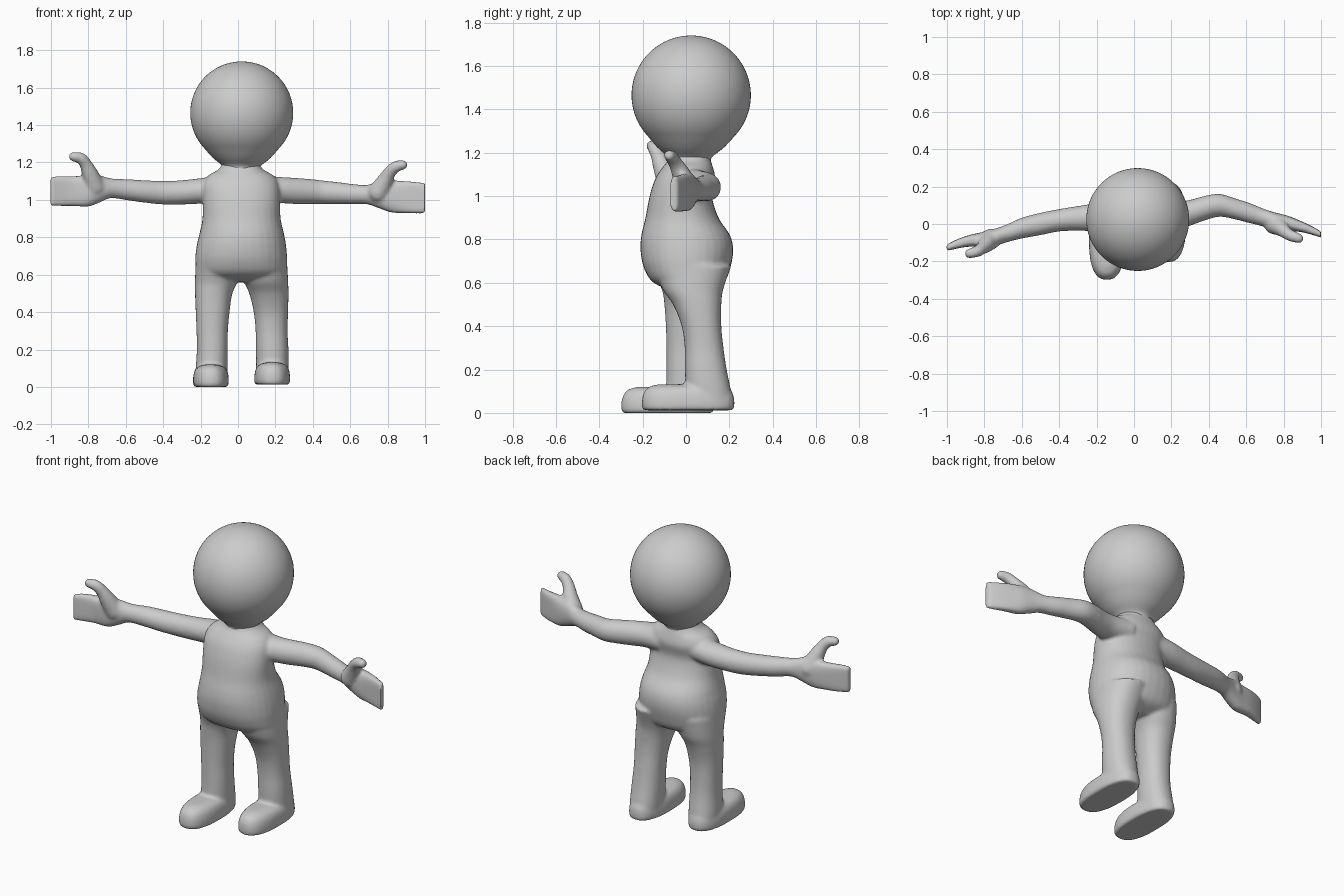
import bpy, bmesh, math
from mathutils import Vector, Matrix


def spline(rows, steps=4):
    """Catmull-Rom interpolation through rows of numbers."""
    p = [Vector(r) for r in rows]
    out = []
    for i in range(len(p) - 1):
        a, b, c, d = p[max(i - 1, 0)], p[i], p[i + 1], p[min(i + 2, len(p) - 1)]
        for k in range(steps):
            t = k / steps
            out.append(b + (c - a) * (t / 2)
                       + (a * 2 - b * 5 + c * 4 - d) * (t * t / 2)
                       + (b * 3 - a - c * 3 + d) * (t ** 3 / 2))
    return out + [p[-1]]


def loft(bm, rows, axis, n=32, steps=4):
    """Closed tube; row = position on axis, two centres, two radii, roundness power."""
    rings = []
    for s, cu, cv, ru, rv, e in spline(rows, steps):
        ring = []
        for k in range(n):
            a = 2 * math.pi * k / n
            c, d = math.cos(a), math.sin(a)
            u = cu + ru * math.copysign(abs(c) ** (2 / e), c)
            v = cv + rv * math.copysign(abs(d) ** (2 / e), d)
            ring.append(bm.verts.new((s, u, v) if axis == 'X' else (u, v, s)))
        rings.append(ring)
    for r, q in zip(rings, rings[1:]):
        for k in range(n):
            j = (k + 1) % n
            bm.faces.new((r[k], r[j], q[j], q[k]))
    bm.faces.new(rings[0][::-1])
    bm.faces.new(rings[-1])


def limb(bm, rows):
    """Vertical tube; row = z, x min, x max, y min, y max."""
    loft(bm, [(z, (a + b) / 2, (c + d) / 2, (b - a) / 2, (d - c) / 2, 2.2)
              for z, a, b, c, d in rows], 'Z')


def thumb(bm, rows):
    for x, y, z, r in spline(rows, 6):
        bmesh.ops.create_uvsphere(bm, u_segments=16, v_segments=10, radius=r,
                                  matrix=Matrix.Translation((x, y, z)))


def foot(bm, x, y, z):
    loft(bm, [(z, x, y, .088, .205, 2.5), (z + .012, x, y, .095, .213, 2.5),
              (z + .05, x, y, .095, .213, 2.5), (z + .085, x, y, .088, .203, 2.4),
              (z + .108, x, y, .07, .18, 2.3), (z + .12, x, y, .035, .14, 2.2)], 'Z')


def finish(name, bm):
    bmesh.ops.recalc_face_normals(bm, faces=bm.faces)
    me = bpy.data.meshes.new(name)
    bm.to_mesh(me)
    bm.free()
    me.polygons.foreach_set("use_smooth", [True] * len(me.polygons))
    ob = bpy.data.objects.new(name, me)
    bpy.context.collection.objects.link(ob)
    return ob


body = bmesh.new()

# torso with round belly and seat
limb(body, [(.56, -.10, .14, -.05, .10), (.60, -.21, .25, -.15, .175),
            (.67, -.228, .262, -.195, .205), (.75, -.222, .258, -.21, .218),
            (.82, -.206, .246, -.206, .203), (.90, -.19, .228, -.187, .15),
            (1.0, -.188, .225, -.168, .12), (1.08, -.19, .22, -.142, .135),
            (1.13, -.16, .19, -.11, .125), (1.162, -.105, .135, -.085, .115),
            (1.2, -.08, .11, -.075, .105)])

# legs, one a step ahead of the other
limb(body, [(.03, .1, .265, .02, .215), (.1, .097, .27, 0, .208),
            (.2, .096, .27, -.005, .188), (.3, .094, .265, -.006, .173),
            (.4, .084, .268, -.02, .163), (.5, .06, .27, -.06, .163),
            (.57, .03, .268, -.108, .172), (.68, .0, .262, -.15, .21)])
limb(body, [(.03, -.225, -.06, -.08, .125), (.1, -.226, -.056, -.09, .115),
            (.2, -.22, -.055, -.09, .1), (.3, -.222, -.054, -.09, .095),
            (.4, -.226, -.045, -.093, .1), (.5, -.23, -.03, -.1, .125),
            (.57, -.23, .0, -.112, .155), (.68, -.226, .03, -.16, .18)])

# feet
foot(body, .183, .01, .012)
foot(body, -.145, -.085, 0)

# arms running out into flat mitten hands
loft(body, [(-.08, .03, 1.06, .08, .068, 2), (-.2, .035, 1.048, .075, .068, 2),
            (-.3, .03, 1.04, .066, .065, 2), (-.4, .02, 1.038, .06, .063, 2),
            (-.5, .0, 1.045, .06, .06, 2), (-.6, -.022, 1.055, .056, .056, 2),
            (-.68, -.05, 1.062, .048, .053, 2), (-.74, -.07, 1.058, .046, .073, 2.2),
            (-.8, -.083, 1.046, .042, .082, 2.6), (-.88, -.09, 1.047, .031, .08, 3.5),
            (-.95, -.108, 1.047, .024, .08, 4.5), (-1.003, -.128, 1.046, .017, .077, 5)], 'X')
loft(body, [(.1, .04, 1.06, .09, .072, 2), (.22, .042, 1.053, .076, .07, 2),
            (.3, .06, 1.048, .069, .07, 2), (.38, .085, 1.045, .066, .067, 2),
            (.46, .1, 1.04, .061, .063, 2), (.55, .078, 1.035, .056, .058, 2),
            (.62, .058, 1.03, .054, .054, 2), (.69, .035, 1.028, .048, .052, 2),
            (.75, .017, 1.028, .046, .072, 2.2), (.82, .004, 1.018, .041, .086, 2.6),
            (.88, -.01, 1.015, .031, .086, 3.5), (.94, -.03, 1.012, .024, .085, 4.5),
            (1.0, -.056, 1.009, .017, .082, 5)], 'X')

# thumbs
thumb(body, [(-.765, -.08, 1.07, .056), (-.792, -.11, 1.14, .044), (-.813, -.13, 1.188, .034),
             (-.84, -.147, 1.222, .031), (-.88, -.158, 1.231, .026)])
thumb(body, [(.75, .0, 1.04, .056), (.785, -.022, 1.1, .044), (.81, -.045, 1.145, .034),
             (.845, -.065, 1.178, .031), (.882, -.077, 1.187, .026)])

body_ob = finish("body", body)
remesh = body_ob.modifiers.new("fuse", 'REMESH')
remesh.mode = 'VOXEL'
remesh.voxel_size = .009
remesh.use_smooth_shade = True
smooth = body_ob.modifiers.new("soften", 'SMOOTH')
smooth.factor = .5
smooth.iterations = 8

# ball head drawn down to a neck
R, cx, cy, cz = .275, .02, .024, 1.465
rows = []
for i in range(31):
    a = math.pi * (.004 + .73 * i / 30)
    r = R * math.sin(a)
    rows.append((cz + R * math.cos(a), cx, cy, r, r, 2))
rows += [(1.225, cx, .022, .155, .155, 2), (1.195, cx, .02, .118, .118, 2),
         (1.175, cx - .003, .017, .099, .1, 2), (1.15, cx - .005, .015, .096, .098, 2)]
head = bmesh.new()
loft(head, rows, 'Z', n=64, steps=2)
finish("head", head)
